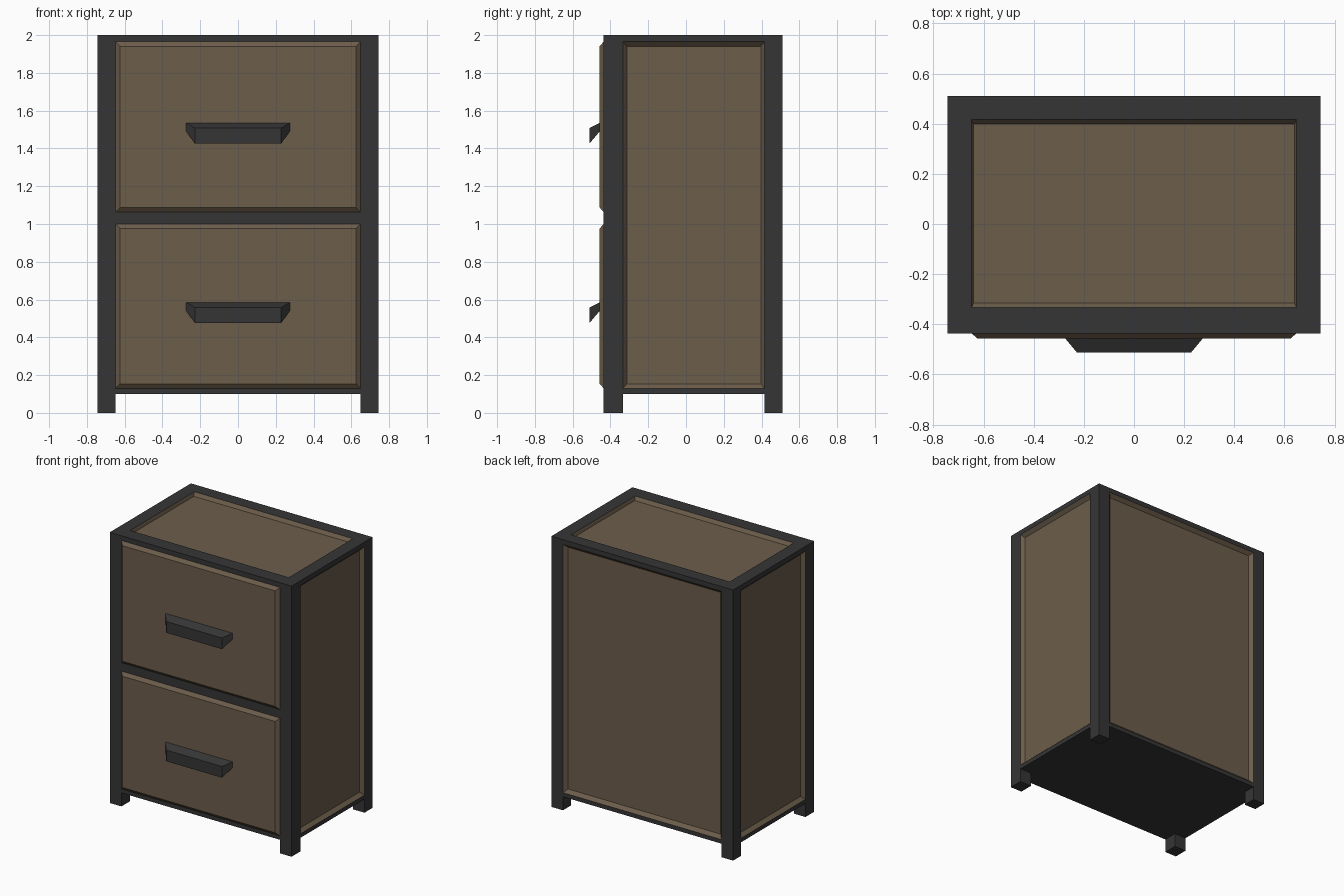
import bpy, bmesh
from mathutils import Vector

if "Cube" in bpy.data.objects:
    bpy.data.objects.remove(bpy.data.objects["Cube"])

X, XI = 0.743, 0.648            # outer half width, inner edge of posts
YF, YFI = -0.436, -0.333        # front: outer, inner edge of posts
YB, YBI = 0.511, 0.416          # back: outer, inner edge of posts
Z0, ZB, ZT, ZTOP = 0.1, 0.13, 1.965, 2.0


def material(name, color):
    m = bpy.data.materials.new(name)
    m.diffuse_color = (*color, 1)
    m.use_nodes = True
    m.node_tree.nodes["Principled BSDF"].inputs["Base Color"].default_value = m.diffuse_color
    return m


WOOD = material("brown_panel", (0.15, 0.11, 0.07))
DARK = material("dark_frame", (0.036, 0.036, 0.036))


def make(name, bm, mat):
    mesh = bpy.data.meshes.new(name)
    bm.to_mesh(mesh)
    bm.free()
    mesh.materials.append(mat)
    ob = bpy.data.objects.new(name, mesh)
    bpy.context.collection.objects.link(ob)
    return ob


def box(name, x, y, z, mat=DARK):
    bm = bmesh.new()
    bmesh.ops.create_cube(bm, size=1)
    for v in bm.verts:
        v.co = [(r[0] + r[1]) / 2 + c * (r[1] - r[0]) for c, r in zip(v.co, (x, y, z))]
    return make(name, bm, mat)


def panel(name, axis, out, level, a, b, inset, depth):
    """Rectangle with sloped borders; depth > 0 bulges outward, < 0 is recessed."""
    i, j = [k for k in range(3) if k != axis]
    bm = bmesh.new()

    def ring(da, db, d):
        verts = []
        for u, w in ((a[0] + da, b[0] + db), (a[1] - da, b[0] + db),
                     (a[1] - da, b[1] - db), (a[0] + da, b[1] - db)):
            p = Vector()
            p[axis], p[i], p[j] = level + out * d, u, w
            verts.append(bm.verts.new(p))
        return verts

    rim, face = ring(0, 0, 0), ring(*inset, depth)
    faces = [bm.faces.new(face)]
    for k in range(4):
        n = (k + 1) % 4
        faces.append(bm.faces.new((rim[k], rim[n], face[n], face[k])))
    bm.normal_update()
    if faces[0].normal[axis] * out < 0:
        bmesh.ops.reverse_faces(bm, faces=faces)
    return make(name, bm, WOOD)


# corner posts, side rails and recessed side panels
for s, side in ((-1, "left"), (1, "right")):
    xs = sorted((s * XI, s * X))
    box(f"{side}_front_post", xs, (YF, YFI), (0, ZTOP))
    box(f"{side}_back_post", xs, (YBI, YB), (0, ZTOP))
    box(f"{side}_top_rail", xs, (YFI, YBI), (ZT, ZTOP))
    box(f"{side}_bottom_rail", xs, (YFI, YBI), (Z0, ZB))
    panel(f"{side}_panel", 0, s, s * X, (YFI, YBI), (ZB, ZT), (0.02, 0.024), -0.025)

# front and back rails, base board
box("front_top_rail", (-XI, XI), (YF, YFI), (ZT, ZTOP))
box("back_top_rail", (-XI, XI), (YBI, YB), (ZT, ZTOP))
box("front_middle_rail", (-XI, XI), (YF, YFI), (1.0, 1.063))
box("front_bottom_rail", (-XI, XI), (YF, YFI), (Z0, ZB))
box("back_bottom_rail", (-XI, XI), (YBI, YB), (Z0, ZB))
box("base_board", (-XI, XI), (YFI, YBI), (Z0, ZB))

# recessed back and top panels
panel("back_panel", 1, 1, YB, (-XI, XI), (ZB, ZT), (0.024, 0.024), -0.025)
panel("top_panel", 2, 1, ZTOP, (-XI, XI), (YFI, YBI), (0.008, 0.018), -0.025)

# raised drawer fronts with tapered slanted handles
for name, z0, z1, zh in (("lower", ZB, 1.0, 0.585), ("upper", 1.063, ZT, 1.535)):
    panel(f"{name}_drawer_front", 1, -1, YF, (-XI, XI), (z0, z1), (0.024, 0.024), 0.021)
    handle = box(f"{name}_handle", (-0.274, 0.274), (-0.512, -0.457), (zh - 0.045, zh), DARK)
    for v in handle.data.vertices:
        if v.co.y < -0.48:
            top = v.co.z > zh - 0.02
            v.co.x *= 0.228 / 0.274
            v.co.z = zh - 0.027 if top else zh - 0.11
